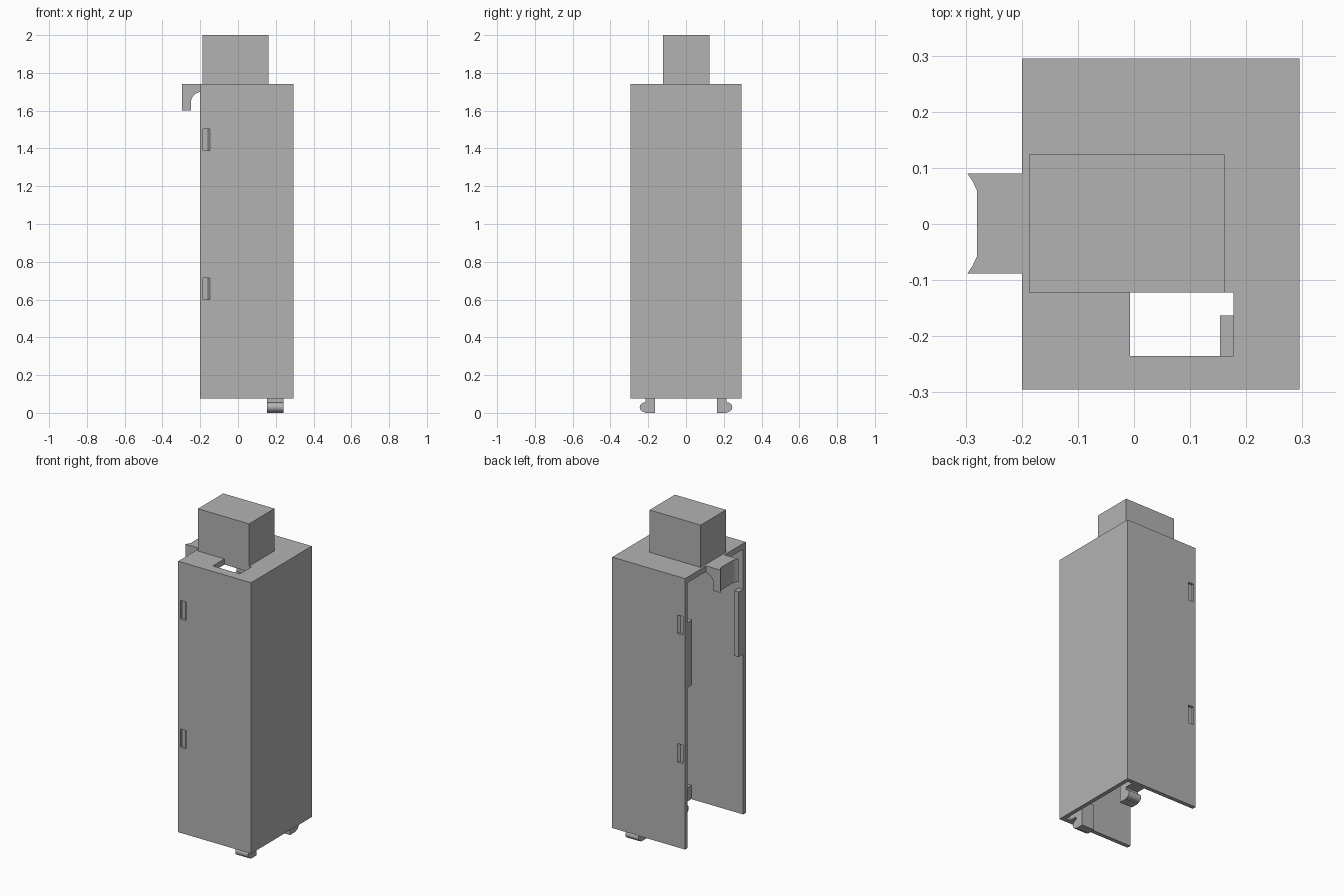
import bpy, bmesh, math

if "Cube" in bpy.data.objects:
    bpy.data.objects.remove(bpy.data.objects["Cube"], do_unlink=True)

GREY = (0.45, 0.45, 0.45, 1)
grey = bpy.data.materials.new("plain grey")
grey.use_nodes = True
grey.diffuse_color = GREY
grey.node_tree.nodes["Principled BSDF"].inputs["Base Color"].default_value = GREY


def prism(name, outline, axis, low, high):
    """Extrude a 2D outline along an axis; the outline uses the other two axes in order."""
    def place(p, d):
        co = list(p)
        co.insert("xyz".index(axis), d)
        return co
    bm = bmesh.new()
    face = bm.faces.new([bm.verts.new(place(p, low)) for p in outline])
    out = bmesh.ops.extrude_face_region(bm, geom=[face])
    for v in out["geom"]:
        if isinstance(v, bmesh.types.BMVert):
            v.co["xyz".index(axis)] = high
    bmesh.ops.recalc_face_normals(bm, faces=bm.faces)
    mesh = bpy.data.meshes.new(name)
    bm.to_mesh(mesh)
    bm.free()
    mesh.materials.append(grey)
    obj = bpy.data.objects.new(name, mesh)
    bpy.context.collection.objects.link(obj)
    return obj


def box(name, x, y, z):
    return prism(name, [(x[0], y[0]), (x[1], y[0]), (x[1], y[1]), (x[0], y[1])], "z", *z)


def cut(target, cutter):
    """Subtract a cutter and remove it."""
    mod = target.modifiers.new("cut", "BOOLEAN")
    mod.operation, mod.solver, mod.object = "DIFFERENCE", "EXACT", cutter
    graph = bpy.context.evaluated_depsgraph_get()
    mesh = bpy.data.meshes.new_from_object(target.evaluated_get(graph))
    target.modifiers.clear()
    target.data = mesh
    bpy.data.objects.remove(cutter, do_unlink=True)


def arc(cx, cy, r, start, end, steps=12):
    angles = [math.radians(start + (end - start) * i / steps) for i in range(steps + 1)]
    return [(cx + r * math.cos(a), cy + r * math.sin(a)) for a in angles]


# Housing, open at the bottom and on one side
OPEN, WIDE, BASE, TOP, WALL = -0.20, 0.295, 0.075, 1.74, 0.025
INNER = WIDE - WALL
housing = box("housing", (OPEN, WIDE), (-WIDE, WIDE), (BASE, TOP))
cut(housing, box("cavity", (-0.5, INNER), (-INNER, INNER), (-0.5, TOP - 0.035)))
cut(housing, box("top_opening", (-0.007, 0.177), (-0.235, -0.122), (1.6, 1.9)))

# Shallow latch recesses with one sloping side, on front and back
for side in (-1, 1):
    floor = side * (WIDE - 0.015)
    mouth = side * (WIDE + 0.01)
    for z in (0.6, 1.39):
        wedge = [(-0.185, mouth), (-0.185, floor), (-0.16, floor),
                 (-0.148, side * WIDE), (-0.148, mouth)]
        cut(housing, prism("recess", wedge, "z", z, z + 0.113))

# Block on the roof
box("top_block", (-0.187, 0.161), (-0.122, 0.124), (TOP, 2.0))

# Finger hook with a rounded underside and a hollowed outer face
profile = [(OPEN, TOP), (-0.297, TOP), (-0.297, 1.60), (-0.25, 1.60)]
profile += arc(-0.19, 1.64, 0.06, 180, 100)
profile += [(OPEN, 1.705)]
hook = prism("finger_hook", profile, "y", -0.088, 0.09)
hollow = [(-0.4, -0.088), (-0.297, -0.088), (-0.288, -0.075), (-0.28, -0.058),
          (-0.28, 0.06), (-0.288, 0.077), (-0.297, 0.09), (-0.4, 0.09)]
cut(hook, prism("hollow", hollow, "z", 1.5, 1.9))

for side, label in ((-1, "front"), (1, "back")):
    # Tabs along the open edges
    tab = [(side * INNER, 1.06), (side * 0.225, 1.06),
           (side * 0.225, 1.46), (side * INNER, 1.46)]
    prism(label + "_edge_tab", tab, "x", OPEN, OPEN + 0.03)

    # Snap clips under the housing, with rounded catches
    clip = [(0.163, 0), (0.215, 0)] + arc(0.22, 0.03, 0.025, -90, 90)
    clip += [(0.215, 0.055), (0.215, BASE), (INNER, BASE), (INNER, 0.16), (0.163, 0.16)]
    clip = [(side * y, z) for y, z in clip]
    obj = prism(label + "_snap_clip", clip, "x", 0.153, 0.24)

# Smooth the rounded surfaces, keeping edges crisp
bpy.ops.object.select_all(action="DESELECT")
for obj in bpy.context.collection.objects:
    if obj.type == "MESH" and obj.name.endswith(("hook", "clip")):
        obj.select_set(True)
        bpy.context.view_layer.objects.active = obj
bpy.ops.object.shade_smooth_by_angle(angle=math.radians(30))
